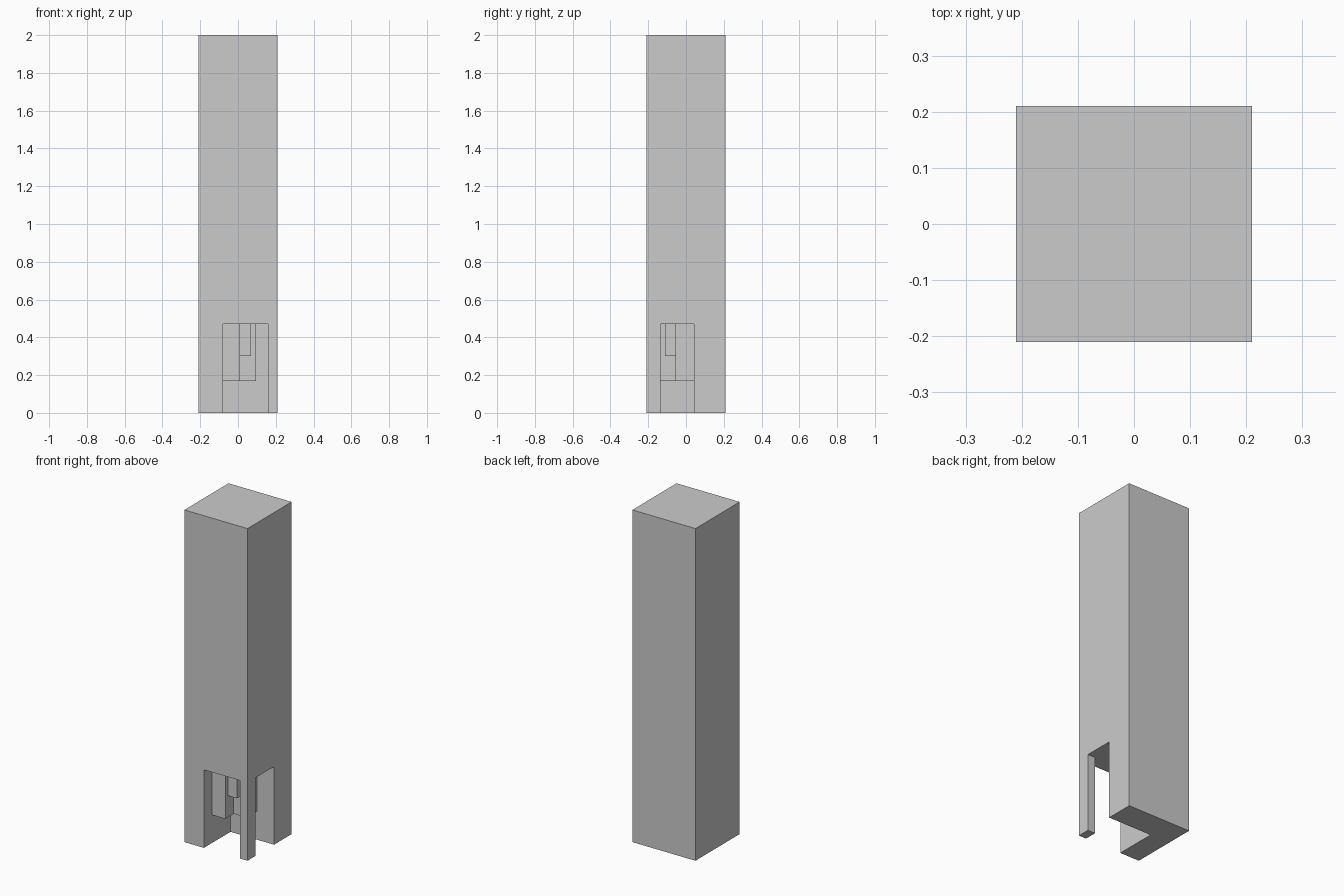
import bpy, bmesh

if "Cube" in bpy.data.objects:
    bpy.data.objects.remove(bpy.data.objects["Cube"])


def prism(name, outline, z0, z1):
    """Extrude a plan outline from z0 up to z1."""
    bm = bmesh.new()
    face = bm.faces.new([bm.verts.new((x, y, z0)) for x, y in outline])
    top = bmesh.ops.extrude_face_region(bm, geom=[face])["geom"]
    verts = [g for g in top if isinstance(g, bmesh.types.BMVert)]
    bmesh.ops.translate(bm, verts=verts, vec=(0, 0, z1 - z0))
    bmesh.ops.recalc_face_normals(bm, faces=bm.faces)
    mesh = bpy.data.meshes.new(name)
    bm.to_mesh(mesh)
    bm.free()
    obj = bpy.data.objects.new(name, mesh)
    bpy.context.collection.objects.link(obj)
    return obj


def rect(x0, x1, y0, y1):
    return [(x0, y0), (x1, y0), (x1, y1), (x0, y1)]


H = 0.21            # half width of the tower
X0, X1 = -0.08, 0.16    # front opening
Y0, Y1 = -0.135, 0.043  # side opening
CEIL = 0.47

# Tower shaft
tower = prism("tower", rect(-H, H, -H, H), 0, 2)

# Corner entrance: L-shaped void that leaves a corner pillar standing
cutter = prism("entrance_cutter",
               [(X0, -0.4), (X1, -0.4), (X1, Y0), (0.4, Y0), (0.4, Y1), (X0, Y1)],
               -0.2, CEIL)
cutter.hide_render = True
mod = tower.modifiers.new("entrance", 'BOOLEAN')
mod.operation = 'DIFFERENCE'
mod.solver = 'EXACT'
mod.object = cutter
bpy.context.view_layer.objects.active = tower
bpy.ops.object.modifier_apply(modifier=mod.name)
bpy.data.objects.remove(cutter)

# Stepped block hanging in the inner corner
prism("hanging_block",
      [(X0, Y0), (0.01, Y0), (0.01, -0.055), (0.095, -0.055), (0.095, Y1), (X0, Y1)],
      0.17, CEIL)

# Small block in the step
prism("small_hanging_block", rect(0.01, 0.07, -0.11, -0.055), 0.30, CEIL)
